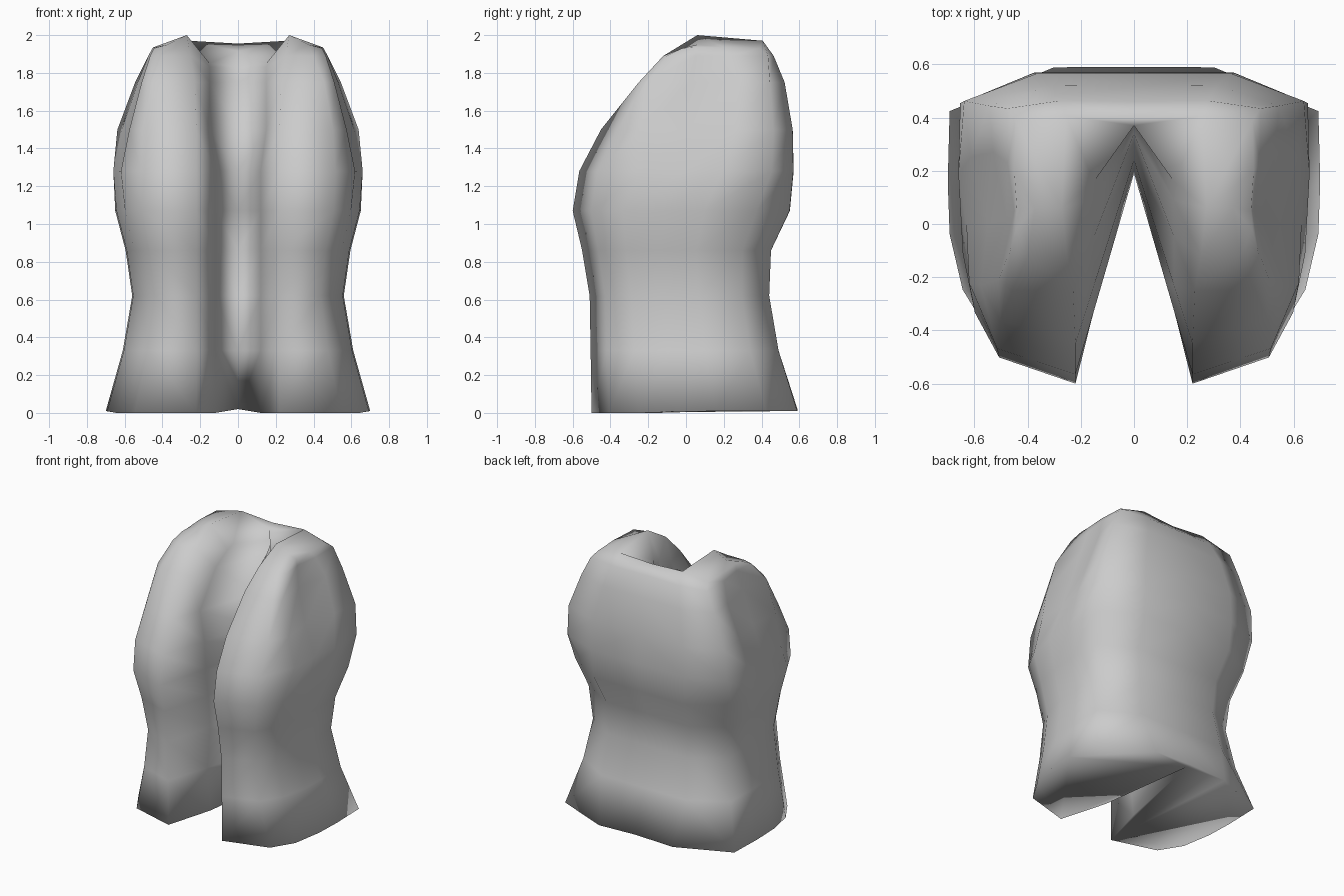
import bpy, bmesh

if "Cube" in bpy.data.objects:
    bpy.data.objects.remove(bpy.data.objects["Cube"])

# Height levels: z, notch depth y, front y, back y, half width
levels = [
    (0.01, 0.55, -0.50, 0.60, 0.70),
    (0.33, 0.20, -0.505, 0.50, 0.61),
    (0.62, 0.27, -0.51, 0.45, 0.56),
    (0.86, 0.42, -0.55, 0.46, 0.595),
    (1.07, 0.35, -0.60, 0.56, 0.65),
    (1.28, 0.19, -0.565, 0.58, 0.66),
    (1.50, 0.24, -0.45, 0.575, 0.645),
    (1.75, 0.34, -0.25, 0.53, 0.55),
    (1.89, 0.40, -0.12, 0.47, 0.48),
    (2.00, 0.37, 0.06, 0.41, 0.45),
]
# Armhole per upper level: front rim x, y; hollow x, y; back rim x, y
armholes = {
    1.28: (0.62, -0.22, 0.63, 0.0, 0.66, 0.19),
    1.50: (0.575, -0.23, 0.55, 0.0, 0.615, 0.25),
    1.75: (0.51, -0.21, 0.48, 0.02, 0.53, 0.27),
    1.89: (0.465, -0.10, 0.45, 0.05, 0.475, 0.23),
    2.00: (0.445, -0.02, 0.44, 0.05, 0.45, 0.2),
}
# Drop of the top level per column, so the shoulders slope and the neck dips
top_drop = (0.085, 0.15, 0.0, 0.05, 0.07, 0.065, 0.065, 0.07, 0.03, 0.045)


def half_ring(z, notch, f, b, w):
    """Plan outline of the right half, from notch round to back centre."""
    d = b - f
    inner = 0.22 if z < 1.7 else 0.22 + (z - 1.7) * 0.17
    wall_x = 0.12 if z < 1.4 else 0.15
    wall_y = f + (min(notch, 0.27 if z < 1.4 else 1) - f) * (1 - wall_x / inner)
    if z in armholes:
        fx, fy, mx, my, bx, by = armholes[z]
    else:
        fx, fy = w * 0.92, f + 0.23 * d
        mx, my = w * 0.99, f + 0.42 * d
        bx, by = w, f + 0.6 * d
    rear = 0.94 if z > 1.8 else 0.89 if z > 1.2 else 0.84
    return [
        (0, notch),
        (wall_x, wall_y),
        (inner, f),
        (w * 0.78 if z < 1.6 else w * 0.83, f + 0.085 * d * (z < 1.6)),
        (fx, fy),
        (mx, my),
        (bx, by),
        (w * 0.99, f + rear * d),
        (w * (0.43 if z < 0.2 else 0.57), f + 0.99 * d),
        (0, b - 0.01),
    ]


# Garment body: right half lofted through the levels
bm = bmesh.new()
rings = []
for i, lv in enumerate(levels):
    ring = []
    for k, (x, y) in enumerate(half_ring(*lv)):
        z = lv[0] - (top_drop[k] if i == len(levels) - 1 else 0)
        if i == 0 and k in (0, 9):
            z += 0.01                  # hem lifts at the centre
        elif i == 0 and k < 5:
            z -= 0.01
        if i == len(levels) - 1 and k == 1:
            y = 0.16                   # neckline dip
        if i == len(levels) - 2 and k < 2:
            z -= 0.06                  # neck wall stays below the neckline
        ring.append(bm.verts.new((x, y, z)))
    rings.append(ring)
for lo, hi in zip(rings, rings[1:]):
    for k in range(9):
        bm.faces.new((lo[k], lo[k + 1], hi[k + 1], hi[k]))
# Shoulder top and neck
t = rings[-1]
for idx in ((0, 1, 8, 9), (1, 2, 8), (2, 3, 4, 5, 6), (2, 6, 7, 8)):
    bm.faces.new([t[k] for k in idx])
# Hem underside
bm.faces.new(rings[0][::-1])
bmesh.ops.recalc_face_normals(bm, faces=bm.faces)
bm.faces.ensure_lookup_table()
if bm.faces[2].normal.y > 0:           # front must face forward
    bmesh.ops.reverse_faces(bm, faces=bm.faces)

mesh = bpy.data.meshes.new("vest_body")
bm.to_mesh(mesh)
bm.free()
body = bpy.data.objects.new("vest_body", mesh)
bpy.context.collection.objects.link(body)

# Mirror to the left half
mod = body.modifiers.new("Mirror", 'MIRROR')
mod.use_clip = True
mod.merge_threshold = 0.001

grey = bpy.data.materials.new("light_grey")
grey.diffuse_color = (0.6, 0.6, 0.6, 1)
grey.use_nodes = True
grey.node_tree.nodes["Principled BSDF"].inputs["Base Color"].default_value = grey.diffuse_color
mesh.materials.append(grey)

bpy.context.view_layer.objects.active = body
body.select_set(True)
bpy.ops.object.modifier_apply(modifier="Mirror")
bpy.ops.object.shade_smooth()
